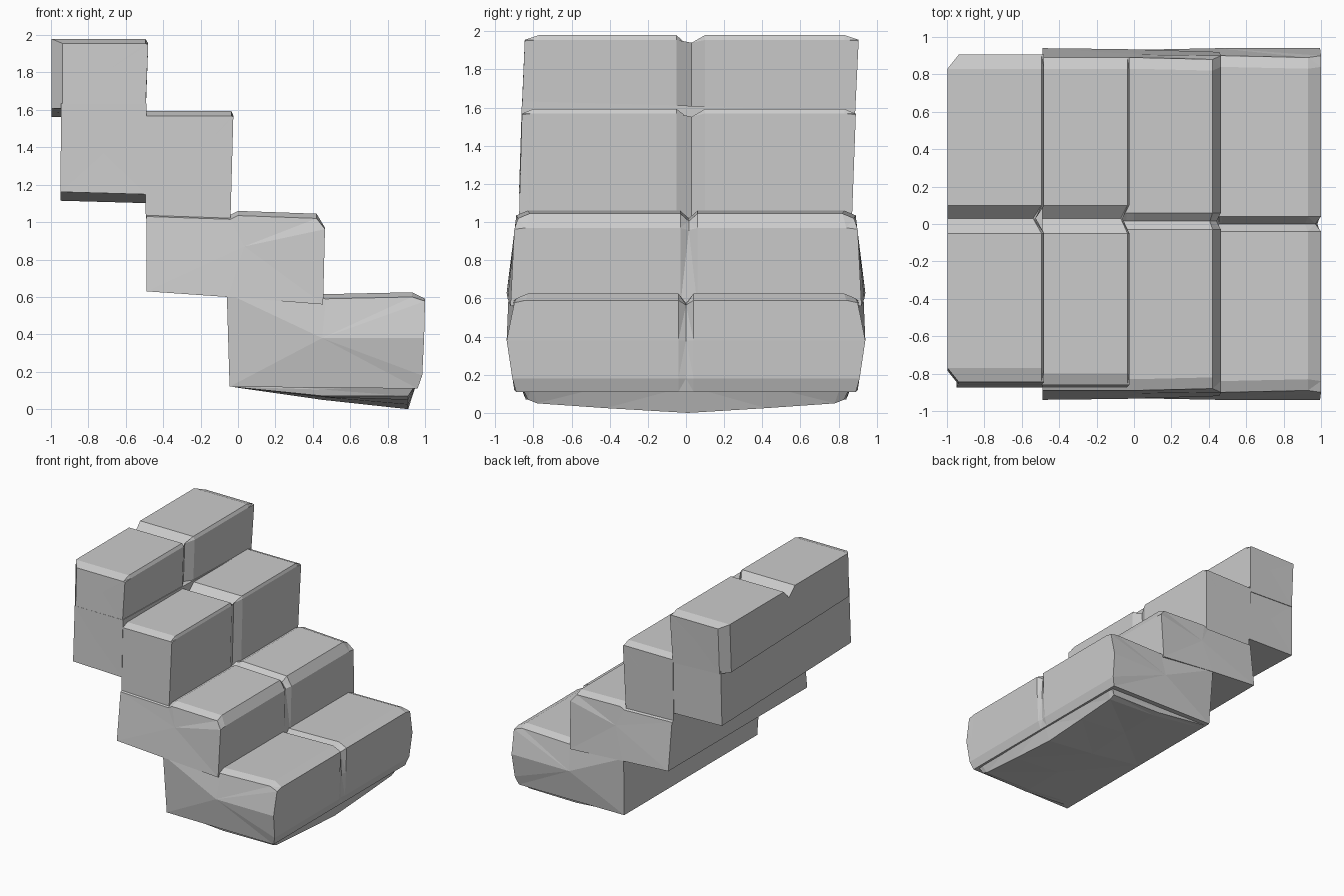
import bpy, bmesh

if "Cube" in bpy.data.objects:
    bpy.data.objects.remove(bpy.data.objects["Cube"])


def part(name, pts, groove, depth, inset, end_drop=0.025, end_back=0.0, tilt=0.0, hub=None):
    """Loft a profile along y. Points are (x, z, y_low, y_high, front, top);
    front/top weights say how the groove and the end bevels push a point in."""
    bm = bmesh.new()
    g0, gm, g1 = groove
    rings = []
    for s in range(7):
        ring = []
        for x, z, lo, hi, f, t in pts:
            y = (lo, lo + inset, g0, gm, g1, hi - inset, hi)[s]
            if s in (0, 6):
                x -= min(f, 0) * end_back
                z -= t * end_drop
            if s == 3:
                x -= max(f, 0) * depth * 0.6
                z -= t * depth
            if t == 0 and tilt:
                z -= tilt * y
            ring.append(bm.verts.new((x, y, z)))
        rings.append(ring)
    n = len(pts)
    for a, b in zip(rings, rings[1:]):
        for i in range(n):
            j = (i + 1) % n
            bm.faces.new((a[i], a[j], b[j], b[i]))
    # end caps fan out from a hub point
    cx, cz = hub[:2] if hub else (sum(p[0] for p in pts) / n, sum(p[1] for p in pts) / n)
    lo = -hub[2] if hub else sum(p[2] for p in pts) / n
    hi = hub[2] if hub else sum(p[3] for p in pts) / n
    for ring, y in ((rings[0], lo), (rings[-1], hi)):
        c = bm.verts.new((cx, y, cz))
        for i in range(n):
            bm.faces.new((ring[i], ring[(i + 1) % n], c))
    bmesh.ops.triangulate(bm, faces=[f for f in bm.faces if len(f.verts) > 3])
    bmesh.ops.recalc_face_normals(bm, faces=bm.faces)
    me = bpy.data.meshes.new(name)
    bm.to_mesh(me)
    bm.free()
    ob = bpy.data.objects.new(name, me)
    bpy.context.collection.objects.link(ob)
    return ob


upper_groove = (-0.05, 0.03, 0.10)

# bottom step, sides bulging to a ridge at mid height
bottom_step = part("bottom_step", [
    (-0.045, 0.12, -0.90, 0.90, 0, 0), (0.96, 0.11, -0.89, 0.89, 0, 0),
    (0.985, 0.18, -0.91, 0.91, 0.3, 0), (0.995, 0.38, -0.94, 0.94, 0.5, 0),
    (1.0, 0.59, -0.90, 0.90, 1, 0.5), (0.93, 0.625, -0.89, 0.89, 0.5, 1),
    (0.47, 0.615, -0.90, 0.90, 0, 1), (-0.06, 0.62, -0.93, 0.93, 0, 0)],
    (-0.04, 0.0, 0.04), 0.05, 0.06, hub=(0.45, 0.38, 0.94))

# second step
second_step = part("second_step", [
    (-0.49, 0.63, -0.94, 0.94, 0, 0), (-0.055, 0.60, -0.935, 0.935, 0, 0),
    (0.455, 0.56, -0.92, 0.92, 0, 0), (0.465, 0.97, -0.90, 0.90, 1, 0.3),
    (0.42, 1.045, -0.88, 0.88, 0.6, 1), (0.0, 1.06, -0.89, 0.89, 0, 1),
    (-0.04, 1.04, -0.89, 0.89, 0, 1), (-0.49, 1.055, -0.89, 0.89, 0, 1)],
    (-0.03, 0.015, 0.06), 0.04, 0.06)

# third step
third_step = part("third_step", [
    (-0.493, 1.02, -0.875, 0.87, 0, 0), (-0.04, 1.02, -0.875, 0.87, 1, 0),
    (-0.025, 1.57, -0.86, 0.89, 1, 0.3), (-0.035, 1.593, -0.86, 0.89, 1, 1),
    (-0.498, 1.593, -0.86, 0.89, 0, 1)],
    upper_groove, 0.06, 0.06)

# top step, lower course, underside slightly sloped
top_lower = part("top_step_lower", [
    (-0.95, 1.138, -0.875, 0.87, 0, 0), (-0.488, 1.125, -0.875, 0.87, 0, 0),
    (-0.488, 1.61, -0.86, 0.88, 0, 0), (-0.945, 1.61, -0.86, 0.88, 0, 0)],
    upper_groove, 0.0, 0.06, tilt=0.027)

# top step, upper course, overhanging at the back
top_upper = part("top_step_upper", [
    (-0.997, 1.585, -0.86, 0.885, -1, 0), (-0.495, 1.565, -0.86, 0.885, 1, 0),
    (-0.48, 1.955, -0.845, 0.905, 1, 0.2), (-0.495, 1.98, -0.845, 0.905, 1, 1),
    (-0.997, 1.98, -0.845, 0.905, -1, 1)],
    upper_groove, 0.075, 0.075, end_back=0.06, tilt=0.027)

# shallow wedge under the bottom step, ridge along the middle
keel = part("keel", [
    (-0.03, 0.119, -0.86, 0.86, 0, 0), (0.45, 0.065, -0.84, 0.84, 0, 0.3),
    (0.91, 0.05, -0.83, 0.83, 0, 1), (0.955, 0.14, -0.86, 0.86, 0, 0),
    (-0.03, 0.15, -0.86, 0.86, 0, 0)],
    (-0.42, 0.01, 0.42), 0.05, 0.05, end_drop=-0.02)
for v in keel.data.vertices:                       # even slope down to the ridge
    if abs(abs(v.co.y) - 0.42) < 0.01 and v.co.x > 0.9 and v.co.z < 0.1:
        v.co.z = 0.025

# merge the blocks into one clean shell
bottom_step.name = "stairs"
bpy.context.view_layer.objects.active = bottom_step
for ob in (second_step, third_step, top_lower, top_upper, keel):
    mod = bottom_step.modifiers.new("union", "BOOLEAN")
    mod.operation = "UNION"
    mod.solver = "EXACT"
    mod.object = ob
    bpy.ops.object.modifier_apply(modifier=mod.name)
    bpy.data.objects.remove(ob)
